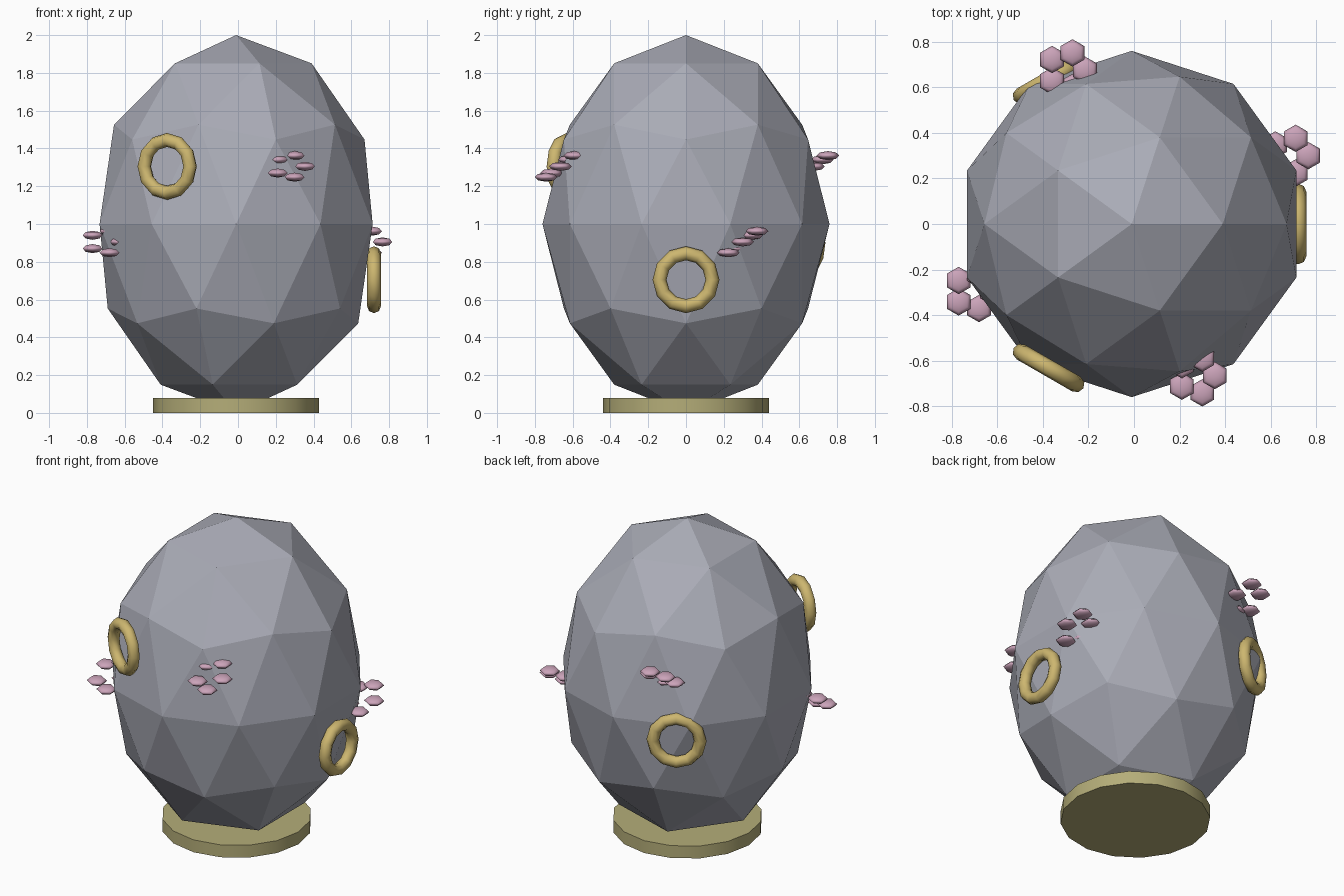
import bpy, math
from mathutils import Vector

cube = bpy.data.objects.get("Cube")
if cube:
    bpy.data.objects.remove(cube, do_unlink=True)

CX = -0.01  # shared axis of egg, base and rings


def material(name, rgb):
    mat = bpy.data.materials.new(name)
    mat.use_nodes = True
    mat.diffuse_color = (*rgb, 1)
    mat.node_tree.nodes["Principled BSDF"].inputs["Base Color"].default_value = (*rgb, 1)
    return mat


def finish(name, mat, smooth=None):
    obj = bpy.context.object
    obj.name = name
    obj.data.name = name
    obj.data.materials.append(mat)
    if smooth:
        bpy.ops.object.shade_smooth_by_angle(angle=math.radians(smooth))
    return obj


stone = material("cool grey", (0.40, 0.41, 0.47))
brass = material("warm gold", (0.61, 0.47, 0.16))
olive = material("pale olive gold", (0.46, 0.42, 0.19))
pink = material("dusty pink", (0.60, 0.37, 0.49))

# Faceted egg
bpy.ops.mesh.primitive_ico_sphere_add(subdivisions=2, radius=1, location=(CX, 0, 1))
egg = finish("egg_shell", stone)
egg.scale = (0.76, 0.76, 1)

# Round foot
bpy.ops.mesh.primitive_cylinder_add(vertices=16, radius=0.44, depth=0.08, location=(CX, 0, 0.04))
finish("base", olive, 40)

# Three upright rings spaced evenly around the shell
for i, height in enumerate((0.705, 0.9, 1.305)):
    turn = math.radians(120 * i)
    bpy.ops.mesh.primitive_torus_add(
        major_segments=12, minor_segments=8, major_radius=0.14, minor_radius=0.037,
        location=(CX + 0.73 * math.cos(turn), 0.73 * math.sin(turn), height),
        rotation=(0, math.pi / 2, turn))
    finish(f"ring_{i + 1}", brass, 60)

# Four blossoms, each of five flattened petals on a slanted circle
blossoms = {
    "front": (0.275, -0.665, 1.305),
    "left": (0.685, 0.30, 0.905),
    "back": (-0.295, 0.675, 1.305),
    "right": (-0.705, -0.295, 0.905),
}
for side, centre in blossoms.items():
    for k in range(5):
        a = math.tau * k / 5
        offset = Vector((0.08 * math.cos(a), 0.08 * math.sin(a), 0.06 * math.sin(a)))
        bpy.ops.mesh.primitive_uv_sphere_add(
            segments=6, ring_count=4, radius=0.06, location=Vector(centre) + offset)
        petal = finish(f"{side}_petal_{k + 1}", pink, 65)
        petal.scale.z = 0.4
